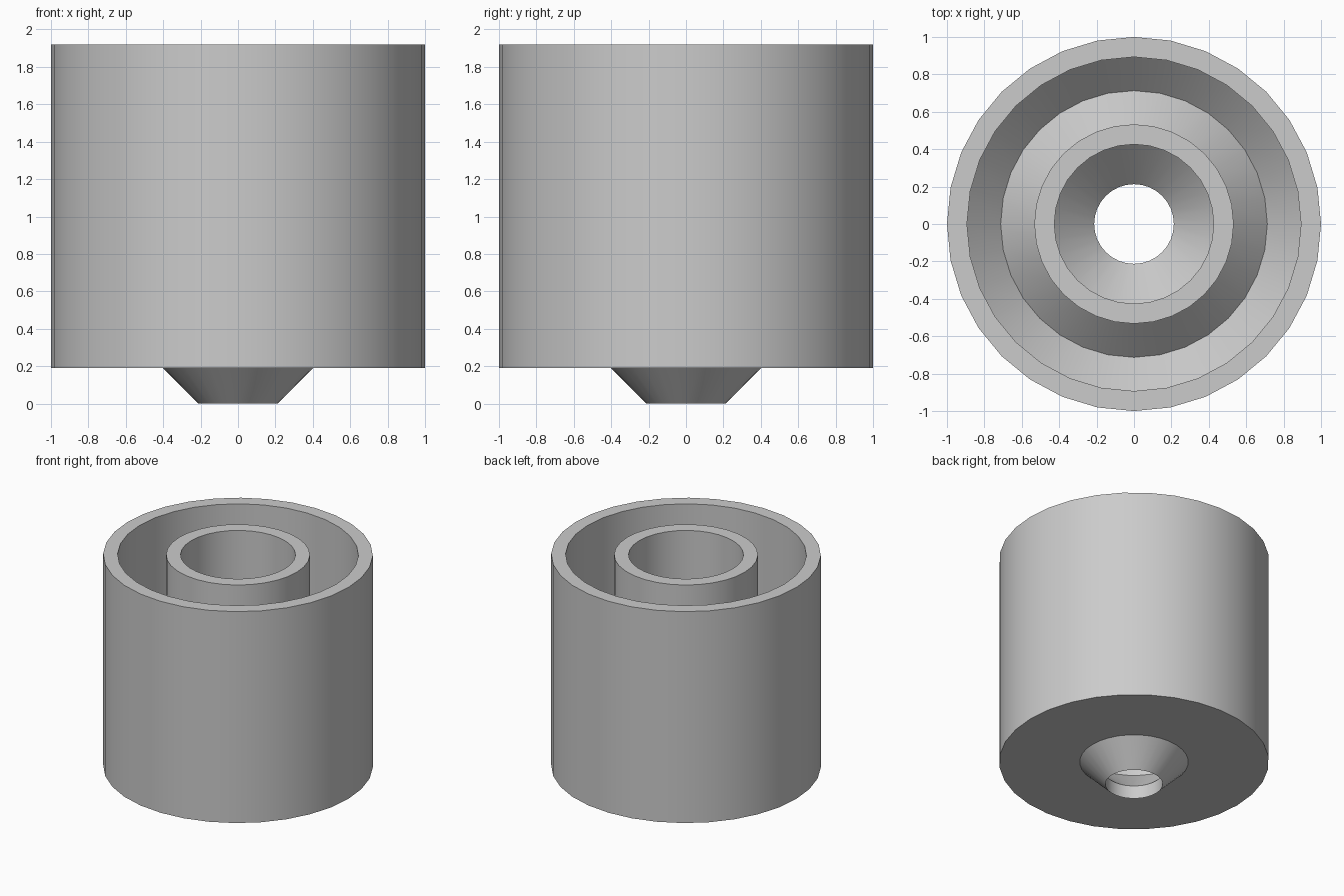
import bpy
import bmesh
import math

# Remove the default cube
cube = bpy.data.objects.get("Cube")
if cube:
    bpy.data.objects.remove(cube, do_unlink=True)

SIDES = 32
TOP = 1.92       # shared rim height
FLOOR = 0.19     # underside of the cup
WALL = 0.107     # wall thickness
OUTER, TUBE, BORE = 1.0, 0.533, 0.213


def flat_material(name, value):
    mat = bpy.data.materials.new(name)
    mat.use_nodes = True
    colour = (value, value, value, 1.0)
    mat.diffuse_color = colour
    mat.node_tree.nodes["Principled BSDF"].inputs["Base Color"].default_value = colour
    return mat


def revolve(name, profile, mat):
    """Turn a closed (radius, height) profile about the z axis."""
    bm = bmesh.new()
    rings = []
    for r, z in profile:
        angles = [math.tau * i / SIDES for i in range(SIDES)]
        rings.append([bm.verts.new((r * math.cos(a), r * math.sin(a), z)) for a in angles])
    for low, high in zip(rings, rings[1:] + rings[:1]):
        for i in range(SIDES):
            j = (i + 1) % SIDES
            bm.faces.new((low[i], low[j], high[j], high[i]))
    bmesh.ops.recalc_face_normals(bm, faces=bm.faces)
    mesh = bpy.data.meshes.new(name)
    bm.to_mesh(mesh)
    bm.free()
    mesh.materials.append(mat)
    obj = bpy.data.objects.new(name, mesh)
    bpy.context.collection.objects.link(obj)
    bpy.ops.object.select_all(action='DESELECT')
    obj.select_set(True)
    bpy.context.view_layer.objects.active = obj
    bpy.ops.object.shade_smooth_by_angle(angle=math.radians(30))
    return obj


# Double-walled cup: all inner slopes are 45 degrees
inner_wall = OUTER - WALL
tube_inside = TUBE - WALL
groove = (inner_wall + TUBE) / 2
groove_bottom = FLOOR + WALL
groove_top = groove_bottom + inner_wall - groove
cone_start = WALL

body = [
    (BORE, 0), (BORE + FLOOR, FLOOR),                  # nozzle outside
    (OUTER, FLOOR), (OUTER, TOP),                      # cup outside
    (inner_wall, TOP), (inner_wall, groove_top),       # cup inside
    (groove, groove_bottom),                           # V-shaped groove
    (TUBE, groove_top), (TUBE, TOP),                   # tube outside
    (tube_inside, TOP),                                # tube inside
    (tube_inside, cone_start + tube_inside - BORE),    # funnel
    (BORE, cone_start),                                # nozzle bore
]
revolve("double_walled_cup", body, flat_material("plain_grey", 0.6))
